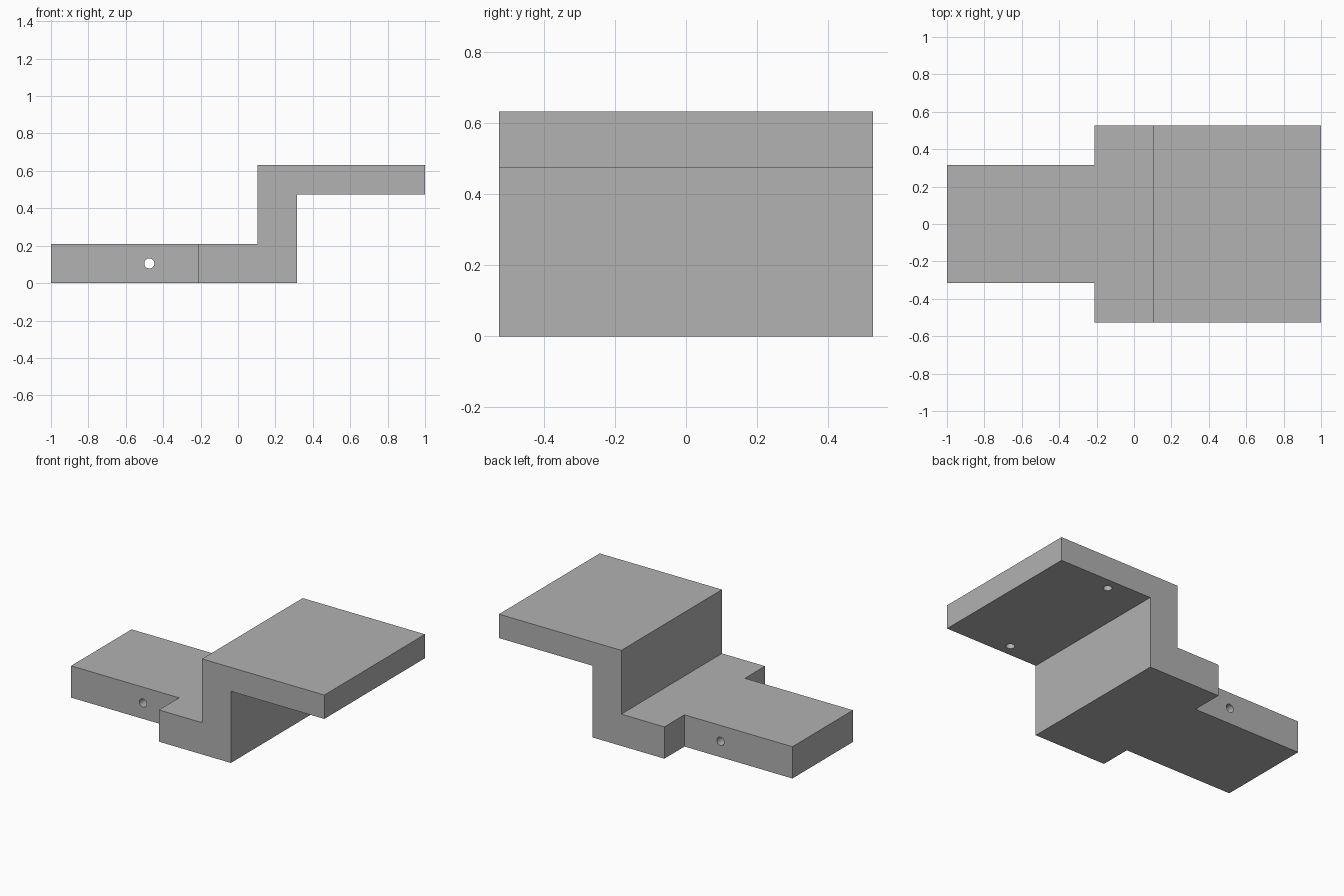
import bpy
import bmesh
import math
from mathutils import Vector

if "Cube" in bpy.data.objects:
    bpy.data.objects.remove(bpy.data.objects["Cube"], do_unlink=True)

# Main dimensions
HALF_WIDTH = 0.526
TONGUE_HALF = 0.316
SHOULDER_X = -0.21
BASE_TOP = 0.21
SHELF_BOTTOM = 0.474
HEIGHT = 0.632
HOLE_RADIUS = 0.027

grey = bpy.data.materials.new("plain grey")
grey.use_nodes = True
colour = (0.445, 0.445, 0.445, 1)
grey.diffuse_color = colour
grey.node_tree.nodes["Principled BSDF"].inputs["Base Color"].default_value = colour


def extrude_profile(name, points, y0, y1):
    """Extrude an (x, z) outline along y."""
    bm = bmesh.new()
    face = bm.faces.new([bm.verts.new((x, y0, z)) for x, z in points])
    moved = bmesh.ops.extrude_face_region(bm, geom=[face])["geom"]
    bmesh.ops.translate(bm, vec=(0, y1 - y0, 0),
                        verts=[v for v in moved if isinstance(v, bmesh.types.BMVert)])
    bmesh.ops.recalc_face_normals(bm, faces=bm.faces)
    mesh = bpy.data.meshes.new(name)
    bm.to_mesh(mesh)
    bm.free()
    obj = bpy.data.objects.new(name, mesh)
    bpy.context.collection.objects.link(obj)
    mesh.materials.append(grey)
    return obj


def drill(name, centre, depth, rotation=(0, 0, 0)):
    bpy.ops.mesh.primitive_cylinder_add(vertices=32, radius=HOLE_RADIUS, depth=depth,
                                        location=Vector(centre), rotation=rotation)
    obj = bpy.context.object
    obj.name = name
    obj.data.materials.append(grey)
    return obj


# Stepped body, full width
body = extrude_profile("stepped_bracket", [
    (-1, 0), (0.316, 0), (0.316, SHELF_BOTTOM), (1, SHELF_BOTTOM),
    (1, HEIGHT), (0.105, HEIGHT), (0.105, BASE_TOP), (-1, BASE_TOP)],
    -HALF_WIDTH, HALF_WIDTH)

# Side notches leave a narrower tongue; blind holes sit under the shelf
cutters = []
notch = [(-1.1, -0.1), (SHOULDER_X, -0.1), (SHOULDER_X, 0.3), (-1.1, 0.3)]
for side, label in ((-1, "right"), (1, "left")):
    cutters.append(extrude_profile("notch_cutter_" + label, notch,
                                   side * TONGUE_HALF, side * 0.7))
    cutters.append(drill("shelf_hole_cutter_" + label,
                         (0.579, side * 0.447, SHELF_BOTTOM), 0.21))

# Cross hole right through the tongue
cutters.append(drill("cross_hole_cutter", (-0.474, 0, 0.105), 1, (math.pi / 2, 0, 0)))

bpy.ops.object.select_all(action='DESELECT')
bpy.context.view_layer.objects.active = body
body.select_set(True)
for cutter in cutters:
    cutter.hide_render = True
    cut = body.modifiers.new(cutter.name, 'BOOLEAN')
    cut.operation = 'DIFFERENCE'
    cut.solver = 'EXACT'
    cut.object = cutter
    bpy.ops.object.modifier_apply(modifier=cut.name)
    bpy.data.objects.remove(cutter, do_unlink=True)

bpy.ops.object.shade_smooth_by_angle(angle=math.radians(30))
